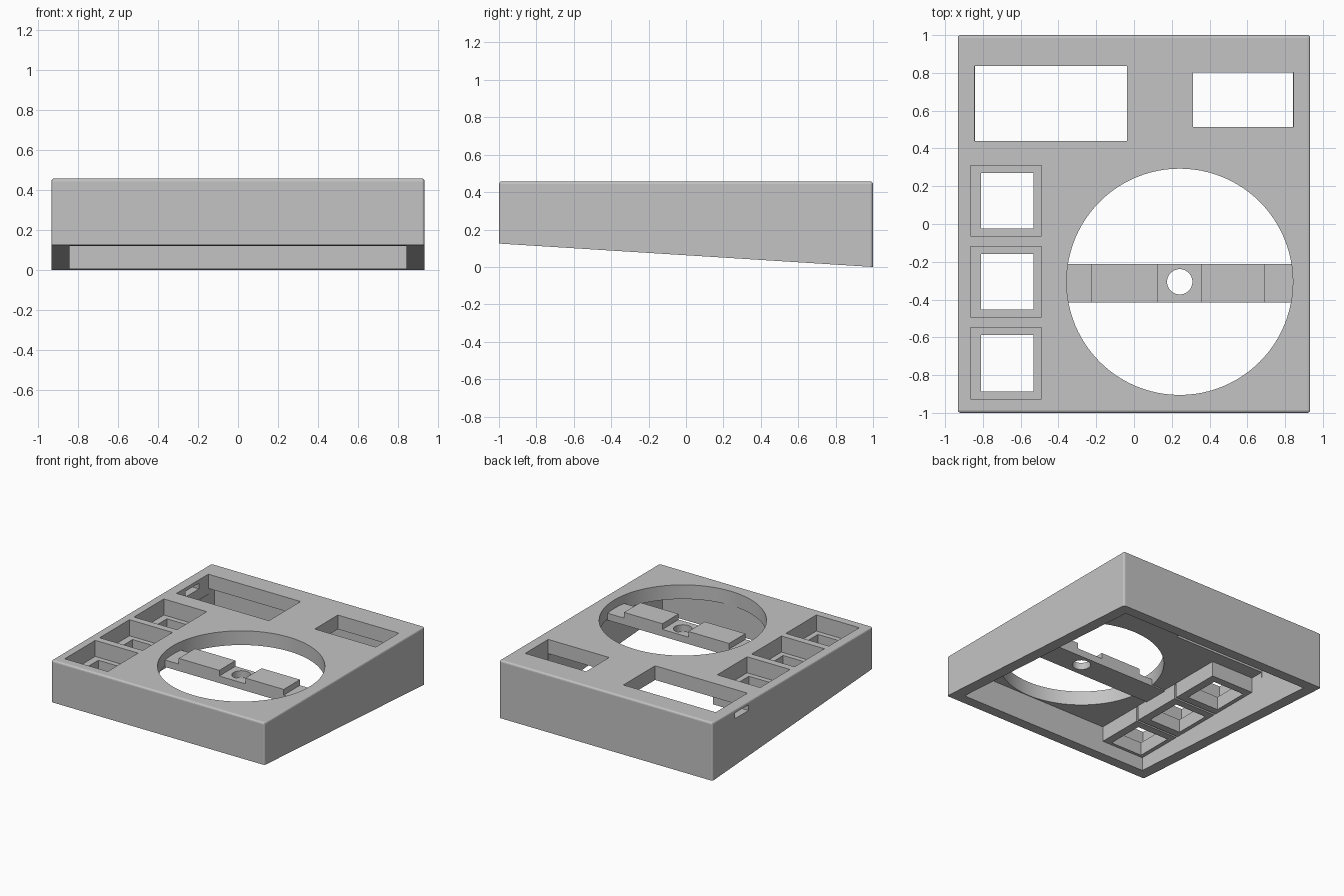
import bpy, bmesh
from math import radians
from mathutils import Matrix, Vector

if "Cube" in bpy.data.objects:
    bpy.data.objects.remove(bpy.data.objects["Cube"])

TOP, PLATE = 0.457, 0.345          # upper face and underside of the top plate

grey = bpy.data.materials.new("plain grey")
grey.use_nodes = True
grey.diffuse_color = (0.55, 0.55, 0.55, 1)
grey.node_tree.nodes["Principled BSDF"].inputs["Base Color"].default_value = (0.55, 0.55, 0.55, 1)


def finish(bm, name):
    bmesh.ops.recalc_face_normals(bm, faces=bm.faces)
    mesh = bpy.data.meshes.new(name)
    bm.to_mesh(mesh)
    bm.free()
    mesh.materials.append(grey)
    ob = bpy.data.objects.new(name, mesh)
    bpy.context.collection.objects.link(ob)
    return ob


def box(name, x, y, z):
    bm = bmesh.new()
    lo, hi = Vector((x[0], y[0], z[0])), Vector((x[1], y[1], z[1]))
    size = hi - lo
    bmesh.ops.create_cube(bm, size=1, matrix=Matrix.Translation((lo + hi) / 2)
                          @ Matrix.Diagonal((*size, 1)))
    return finish(bm, name)


def cylinder(name, centre, radius, sides):
    bm = bmesh.new()
    bmesh.ops.create_cone(bm, cap_ends=True, segments=sides, radius1=radius,
                          radius2=radius, depth=2, matrix=Matrix.Translation((*centre, 0.5)))
    return finish(bm, name)


def extrude_y(name, profile, y0, y1):
    bm = bmesh.new()
    face = bm.faces.new([bm.verts.new((x, y0, z)) for x, z in profile])
    res = bmesh.ops.extrude_face_region(bm, geom=[face])
    moved = [v for v in res["geom"] if isinstance(v, bmesh.types.BMVert)]
    bmesh.ops.translate(bm, verts=moved, vec=(0, y1 - y0, 0))
    return finish(bm, name)


def combine(target, tool, operation):
    tool.hide_render = True
    mod = target.modifiers.new("combine", 'BOOLEAN')
    mod.operation, mod.object, mod.solver = operation, tool, 'EXACT'
    bpy.context.view_layer.update()
    bpy.context.view_layer.objects.active = target
    bpy.ops.object.modifier_apply(modifier=mod.name)
    bpy.data.objects.remove(tool)


def cut(target, tool):
    combine(target, tool, 'DIFFERENCE')


# Wedge-bottomed housing with softened outer edges
bm = bmesh.new()
bmesh.ops.create_cube(bm, size=1)
for v in bm.verts:
    bottom = 0.125 if v.co.y < 0 else 0.0
    v.co = (v.co.x * 1.865, v.co.y * 2, TOP if v.co.z > 0 else bottom)
soft = [e for e in bm.edges if max(v.co.z for v in e.verts) > 0.4]
bmesh.ops.bevel(bm, geom=soft, offset=0.014, segments=3, profile=0.5, affect='EDGES')
housing = finish(bm, "housing")

# Hollow underside
cut(housing, box("cavity", (-0.842, 0.842), (-0.91, 0.91), (-1, PLATE)))

# Button wells hanging from the plate
wells = [(-0.063, 0.31), (-0.492, -0.119), (-0.927, -0.547)]
for y0, y1 in wells:
    combine(housing, box("well", (-0.89, -0.468), (y0 - 0.02, y1 + 0.02), (0.225, 0.4)), 'UNION')
for y0, y1 in wells:
    cut(housing, box("pocket", (-0.865, -0.49), (y0, y1), (0.33, 1)))
    cut(housing, box("button_hole", (-0.81, -0.533), (y0 + 0.04, y1 - 0.04), (-1, 1)))

# Windows, round opening and side slot
cut(housing, box("large_window", (-0.845, -0.038), (0.44, 0.836), (0.3, 1)))
cut(housing, box("small_window", (0.312, 0.845), (0.513, 0.801), (0.3, 1)))
cut(housing, cylinder("round_opening", (0.242, -0.306), 0.599, 96))
cut(housing, box("side_slot", (-1, -0.8), (0.55, 0.72), (0.385, 0.43)))

# Crossbar with two raised blocks and a centre hole
LOW, HIGH, BASE = 0.39, 0.435, 0.335
profile = [(-0.48, BASE), (0.86, BASE), (0.86, LOW), (0.69, LOW), (0.69, HIGH), (0.355, HIGH),
           (0.355, LOW), (0.127, LOW), (0.127, HIGH), (-0.228, HIGH), (-0.228, LOW), (-0.48, LOW)]
crossbar = extrude_y("crossbar", profile, -0.415, -0.212)
cut(crossbar, cylinder("centre_hole", (0.242, -0.306), 0.067, 48))

for ob in (housing, crossbar):
    bpy.ops.object.select_all(action='DESELECT')
    ob.select_set(True)
    bpy.context.view_layer.objects.active = ob
    bpy.ops.object.shade_smooth_by_angle(angle=radians(10))
